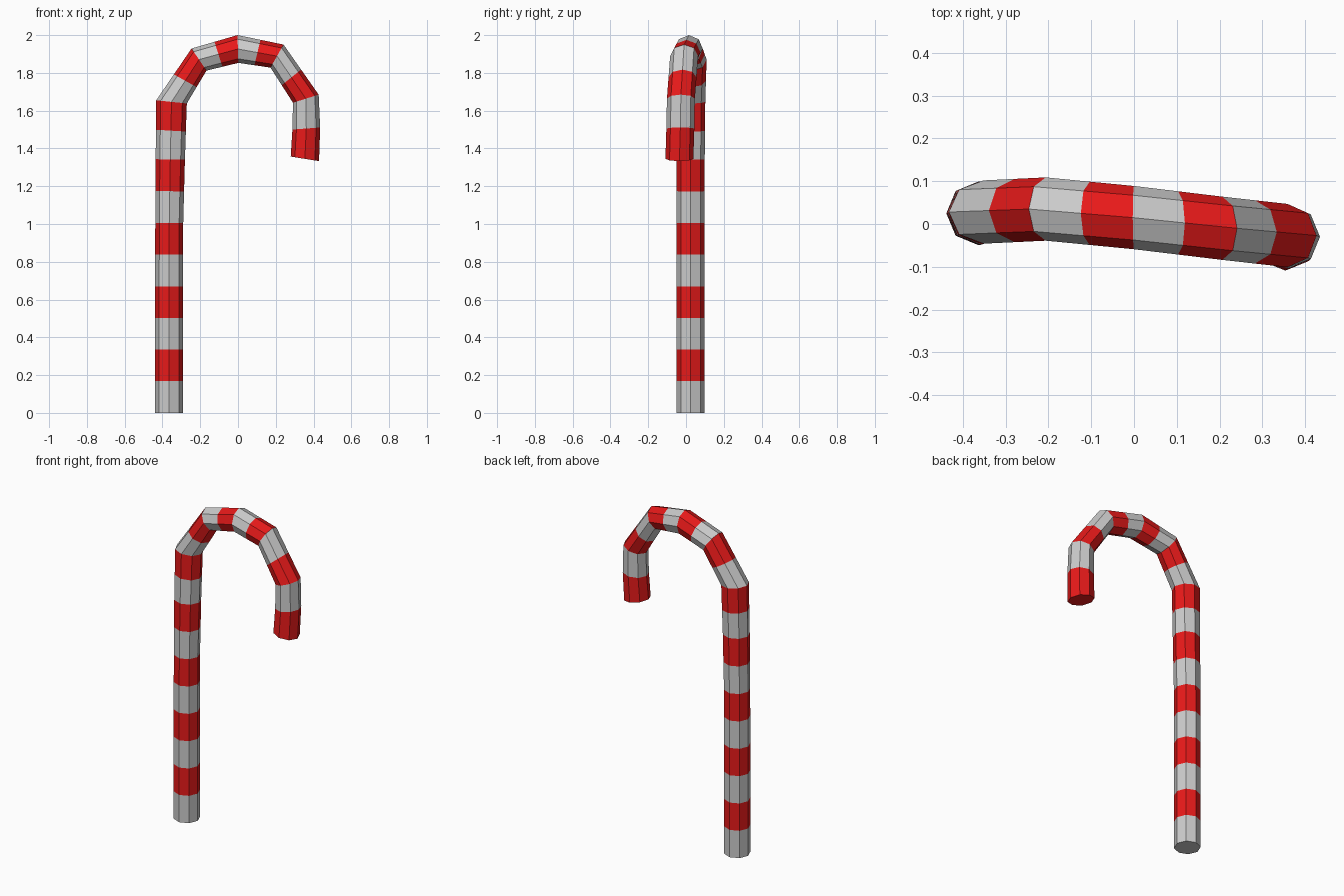
import bpy, bmesh
from math import cos, sin, pi
from mathutils import Vector

if "Cube" in bpy.data.objects:
    bpy.data.objects.remove(bpy.data.objects["Cube"])

SIDES = 8
DEPTH = 0.074

# Bend stations: outer edge (x, z), inner edge (x, z), centre y
stations = [
    (-0.439, 0.0, -0.291, 0.0, 0.025),
    (-0.439, 0.335, -0.291, 0.335, 0.025),
    (-0.439, 0.67, -0.291, 0.67, 0.025),
    (-0.438, 1.005, -0.29, 1.005, 0.025),
    (-0.436, 1.343, -0.281, 1.341, 0.025),
    (-0.433, 1.655, -0.271, 1.638, 0.028),
    (-0.246, 1.929, -0.167, 1.812, 0.035),
    (-0.003, 2.0, 0.002, 1.853, 0.015),
    (0.241, 1.95, 0.172, 1.828, -0.01),
    (0.427, 1.685, 0.291, 1.642, -0.027),
    (0.429, 1.333, 0.279, 1.357, -0.035),
]
# Stripe boundaries fall on every bend and midway between bends
rings = []
for a, b in zip(stations, stations[1:]):
    rings += [a, tuple((p + q) / 2 for p, q in zip(a, b))]
rings.append(stations[-1])
# The hook tip bulges slightly at its middle stripe boundary
rings[-2] = (0.435, 1.511, 0.288, 1.5, -0.03)


def material(name, color):
    m = bpy.data.materials.new(name)
    m.diffuse_color = (*color, 1)
    m.use_nodes = True
    m.node_tree.nodes["Principled BSDF"].inputs["Base Color"].default_value = m.diffuse_color
    return m


# Octagonal striped tube
bm = bmesh.new()
loops = []
for ox, oz, ix, iz, y in rings:
    outer, inner = Vector((ox, y, oz)), Vector((ix, y, iz))
    mid, half = (outer + inner) / 2, (outer - inner) / 2
    loops.append([bm.verts.new(mid + half * cos(2 * pi * k / SIDES)
                               + Vector((0, DEPTH * sin(2 * pi * k / SIDES), 0)))
                  for k in range(SIDES)])
for i, (a, b) in enumerate(zip(loops, loops[1:])):
    for k in range(SIDES):
        n = (k + 1) % SIDES
        bm.faces.new((a[k], a[n], b[n], b[k])).material_index = i % 2

# End caps
bm.faces.new(loops[0]).material_index = 0
bm.faces.new(loops[-1]).material_index = 1
bmesh.ops.recalc_face_normals(bm, faces=bm.faces)

mesh = bpy.data.meshes.new("striped_cane")
bm.to_mesh(mesh)
bm.free()
mesh.materials.append(material("white_stripe", (0.8, 0.8, 0.8)))
mesh.materials.append(material("red_stripe", (0.8, 0.01, 0.01)))
bpy.context.collection.objects.link(bpy.data.objects.new("striped_cane", mesh))
